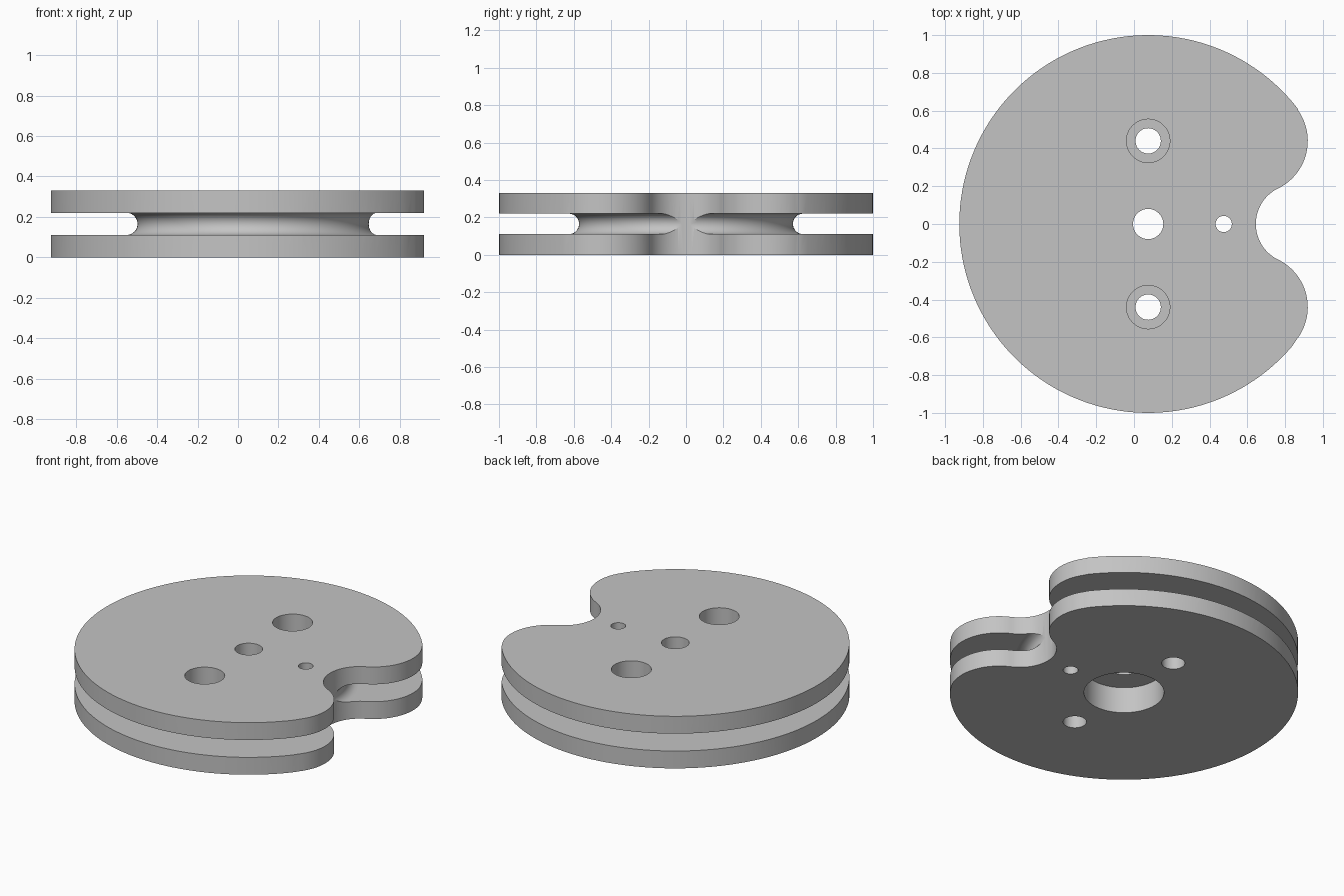
import bpy, bmesh
from math import sin, cos, pi, radians, atan2

if "Cube" in bpy.data.objects:
    bpy.data.objects.remove(bpy.data.objects["Cube"], do_unlink=True)

HEIGHT = 0.33
GROOVE_LOW, GROOVE_HIGH = 0.11, 0.22
AXIS_X = 0.075          # centre of the round rim
LOBE_X, LOBE_Y, LOBE_R = 0.64, 0.44, 0.28
NOTCH_R = 0.21
NOTCH_X = 0.645 + NOTCH_R

grey = bpy.data.materials.new("plain_grey")
grey.use_nodes = True
colour = (0.55, 0.55, 0.55, 1)
grey.diffuse_color = colour
grey.node_tree.nodes["Principled BSDF"].inputs["Base Color"].default_value = colour


def arc(cx, cy, r, start, end, steps):
    """Points along an arc, leaving out the last one."""
    angles = [start + (end - start) * i / steps for i in range(steps)]
    return [(cx + r * cos(a), cy + r * sin(a)) for a in angles]


def make_object(name, bm):
    bmesh.ops.recalc_face_normals(bm, faces=bm.faces)
    mesh = bpy.data.meshes.new(name)
    bm.to_mesh(mesh)
    bm.free()
    obj = bpy.data.objects.new(name, mesh)
    bpy.context.collection.objects.link(obj)
    mesh.materials.append(grey)
    return obj


def prism(name, outline, low, high):
    bm = bmesh.new()
    face = bm.faces.new([bm.verts.new((x, y, low)) for x, y in outline])
    top = bmesh.ops.extrude_face_region(bm, geom=[face])["geom"]
    verts = [v for v in top if isinstance(v, bmesh.types.BMVert)]
    bmesh.ops.translate(bm, verts=verts, vec=(0, 0, high - low))
    return make_object(name, bm)


def ring(name, profile, cx, steps):
    """Closed profile of (radius, z) turned about a vertical axis."""
    bm = bmesh.new()
    loops = [[bm.verts.new((cx + r * cos(a), r * sin(a), z)) for r, z in profile]
             for a in (2 * pi * i / steps for i in range(steps))]
    n = len(profile)
    for i in range(steps):
        here, there = loops[i], loops[(i + 1) % steps]
        for j in range(n):
            k = (j + 1) % n
            bm.faces.new((here[j], here[k], there[k], there[j]))
    return make_object(name, bm)


def cut(target, cutter):
    cutter.hide_render = True
    mod = target.modifiers.new("cut", "BOOLEAN")
    mod.operation = "DIFFERENCE"
    mod.solver = "EXACT"
    mod.object = cutter
    bpy.context.view_layer.objects.active = target
    bpy.ops.object.modifier_apply(modifier=mod.name)
    bpy.data.objects.remove(cutter, do_unlink=True)


# Round disc with a notch between two rounded lobes
rim = atan2(LOBE_Y, LOBE_X - AXIS_X)
turn = atan2(LOBE_Y, NOTCH_X - LOBE_X)
outline = (arc(AXIS_X, 0, 1, rim, 2 * pi - rim, 112)
           + arc(LOBE_X, -LOBE_Y, LOBE_R, -rim, turn, 28)
           + arc(NOTCH_X, 0, NOTCH_R, pi + turn, pi - turn, 32)
           + arc(LOBE_X, LOBE_Y, LOBE_R, -turn, rim, 28))
disc = prism("grooved_disc", outline, 0, HEIGHT)

# Round-bottomed groove running around the edge
mid = (GROOVE_LOW + GROOVE_HIGH) / 2
half = (GROOVE_HIGH - GROOVE_LOW) / 2
profile = arc(0.627, mid, half, 1.5 * pi, 0.5 * pi, 16)
profile += [(0.627, GROOVE_HIGH), (1.3, GROOVE_HIGH), (1.3, GROOVE_LOW)]
cut(disc, ring("groove_cutter", profile, AXIS_X, 128))

# Holes: x, y, radius, low, high
BELOW, ABOVE = -0.1, HEIGHT + 0.1
holes = [(AXIS_X, 0, 0.23, BELOW, 0.165),       # wide bore underneath
         (AXIS_X, 0, 0.08, 0.1, ABOVE),         # shaft hole
         (0.475, 0, 0.043, BELOW, ABOVE)]       # pin hole
for side in (-1, 1):
    y = side * 0.44
    holes += [(AXIS_X, y, 0.115, 0.17, ABOVE),  # screw head recess
              (AXIS_X, y, 0.067, BELOW, 0.2)]   # screw hole
for x, y, r, low, high in holes:
    cut(disc, prism("hole_cutter", arc(x, y, r, 0, 2 * pi, 48), low, high))

# Smooth curved walls, flat level faces
bpy.ops.object.select_all(action="DESELECT")
disc.select_set(True)
bpy.context.view_layer.objects.active = disc
bpy.ops.object.shade_smooth_by_angle(angle=radians(30))
for poly in disc.data.polygons:
    if abs(poly.normal.z) > 0.999:
        poly.use_smooth = False
